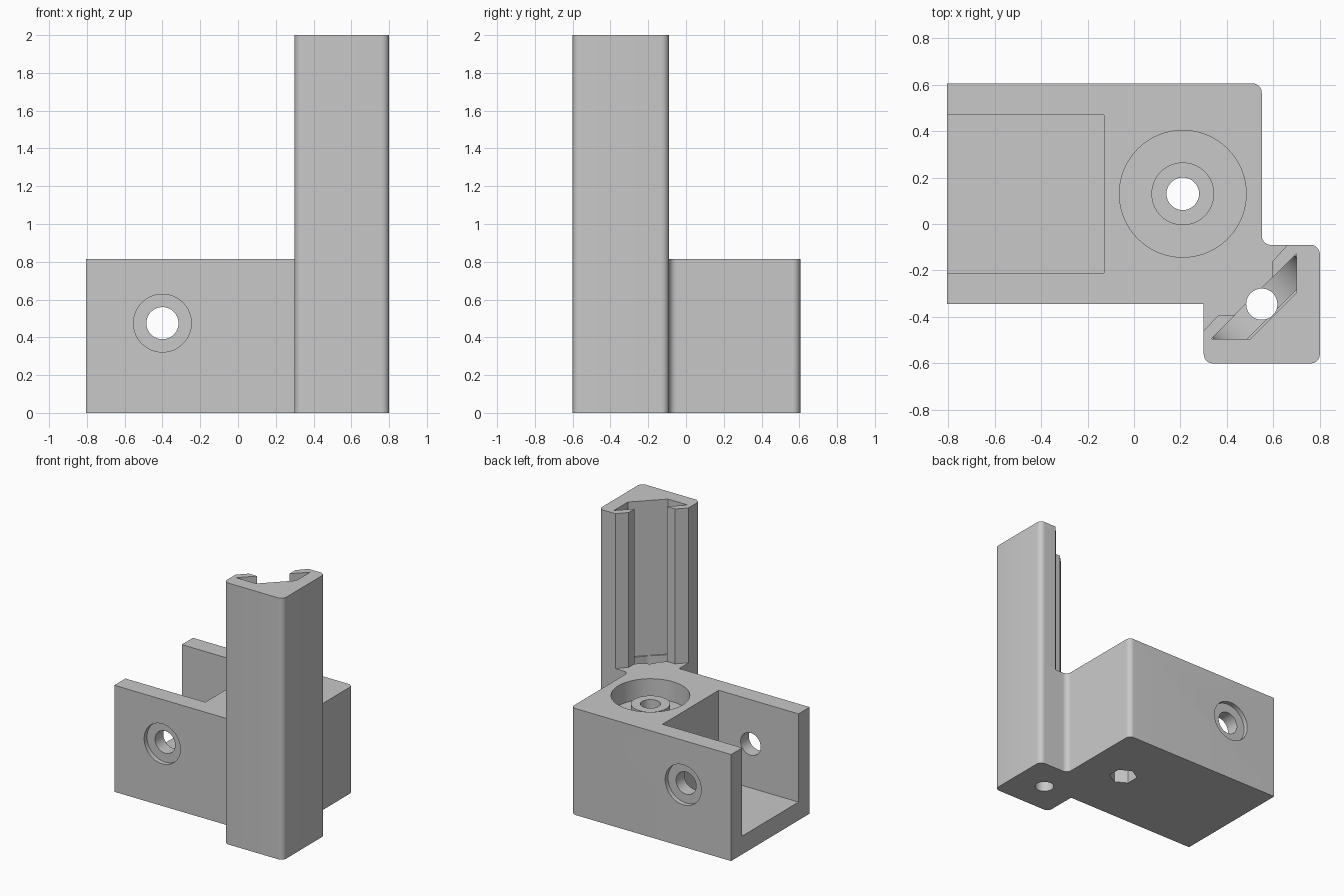
import bpy
import bmesh
from math import radians, pi
from mathutils import Vector

default = bpy.data.objects.get("Cube")
if default:
    bpy.data.objects.remove(default, do_unlink=True)

grey = bpy.data.materials.new("plain_grey")
grey.use_nodes = True
colour = (0.58, 0.58, 0.58, 1)
grey.diffuse_color = colour
grey.node_tree.nodes["Principled BSDF"].inputs["Base Color"].default_value = colour


def outline(points):
    """Expand (x, y, radius) corners into a polygon with rounded corners."""
    result = []
    for i, (x, y, r) in enumerate(points):
        p = Vector((x, y))
        if r == 0:
            result.append(p)
            continue
        a = (Vector(points[i - 1][:2]) - p).normalized()
        b = (Vector(points[(i + 1) % len(points)][:2]) - p).normalized()
        # Right-angled corners: the arc centre lies r along both edges
        centre = p + (a + b) * r
        for k in range(9):
            t = k / 8 * pi / 2
            from math import sin, cos
            result.append(centre - b * r * cos(t) - a * r * sin(t))
    return result


def prism(name, points, z0, z1):
    bm = bmesh.new()
    face = bm.faces.new([bm.verts.new((p.x, p.y, z0)) for p in outline(points)])
    ext = bmesh.ops.extrude_face_region(bm, geom=[face])
    tops = [v for v in ext["geom"] if isinstance(v, bmesh.types.BMVert)]
    bmesh.ops.translate(bm, verts=tops, vec=(0, 0, z1 - z0))
    bmesh.ops.recalc_face_normals(bm, faces=bm.faces)
    mesh = bpy.data.meshes.new(name)
    bm.to_mesh(mesh)
    bm.free()
    ob = bpy.data.objects.new(name, mesh)
    bpy.context.collection.objects.link(ob)
    mesh.materials.append(grey)
    return ob


def box(name, x0, x1, y0, y1, z0, z1):
    return prism(name, [(x0, y0, 0), (x1, y0, 0), (x1, y1, 0), (x0, y1, 0)], z0, z1)


def cylinder(name, r, depth, loc, rot=(0, 0, 0), sides=64, squash=1):
    bpy.ops.mesh.primitive_cylinder_add(vertices=sides, radius=r, depth=depth,
                                        location=loc, rotation=rot)
    ob = bpy.context.object
    ob.name = name
    ob.scale.y = squash
    ob.data.materials.append(grey)
    return ob


def combine(target, tool, operation="DIFFERENCE"):
    tool.hide_render = True
    mod = target.modifiers.new(tool.name, "BOOLEAN")
    mod.operation = operation
    mod.solver = "EXACT"
    mod.object = tool
    bpy.context.view_layer.update()
    bpy.ops.object.select_all(action="DESELECT")
    bpy.context.view_layer.objects.active = target
    target.select_set(True)
    bpy.ops.object.modifier_apply(modifier=mod.name)
    bpy.data.objects.remove(tool, do_unlink=True)


TOP = 0.815
R = 0.04

# Base block with the foot of the column in one footprint
base = prism("base_block", [
    (-0.805, -0.345, 0), (0.3, -0.345, 0), (0.3, -0.6, R), (0.8, -0.6, R),
    (0.8, -0.09, R), (0.55, -0.09, R), (0.55, 0.605, R), (-0.805, 0.605, 0)], 0, TOP)

# Open channel
combine(base, box("channel", -0.9, -0.13, -0.21, 0.47, 0.14, 1))

# Counterbored cross holes through both channel walls
side = (radians(90), 0, 0)
combine(base, cylinder("cross_hole", 0.085, 2, (-0.4, 0.13, 0.475), side))
for y in (-0.345, 0.605):
    combine(base, cylinder("counterbore", 0.153, 0.07, (-0.4, y, 0.475), side))

# Round recess with a raised boss, bolt hole and hexagonal pocket below
cx, cy = 0.21, 0.13
combine(base, cylinder("recess", 0.273, 0.4, (cx, cy, 0.86)))
combine(base, cylinder("boss", 0.135, 0.15, (cx, cy, 0.675)), "UNION")
combine(base, cylinder("bolt_hole", 0.07, 2, (cx, cy, 0.5)))
combine(base, cylinder("nut_pocket", 0.1, 0.6, (cx, cy, 0), sides=6))

# Curved trough and drain hole under the column slot
combine(base, cylinder("trough", 0.25, 0.11, (0.553, -0.35, TOP),
                       (radians(90), 0, radians(45)), squash=0.8))
combine(base, cylinder("column_hole", 0.067, 2, (0.55, -0.345, 0.3)))

# Column with a diagonal slot held between two lips
column = prism("column", [
    (0.3, -0.6, R), (0.8, -0.6, R), (0.8, -0.09, R),
    (0.66, -0.09, 0), (0.597, -0.16, 0), (0.597, -0.231, 0), (0.7, -0.128, 0),
    (0.7, -0.296, 0), (0.5, -0.496, 0), (0.332, -0.496, 0), (0.436, -0.391, 0),
    (0.366, -0.391, 0), (0.3, -0.458, 0)], TOP, 2)

for ob in (base, column):
    bpy.ops.object.select_all(action="DESELECT")
    bpy.context.view_layer.objects.active = ob
    ob.select_set(True)
    bpy.ops.object.shade_smooth_by_angle(angle=radians(30))
